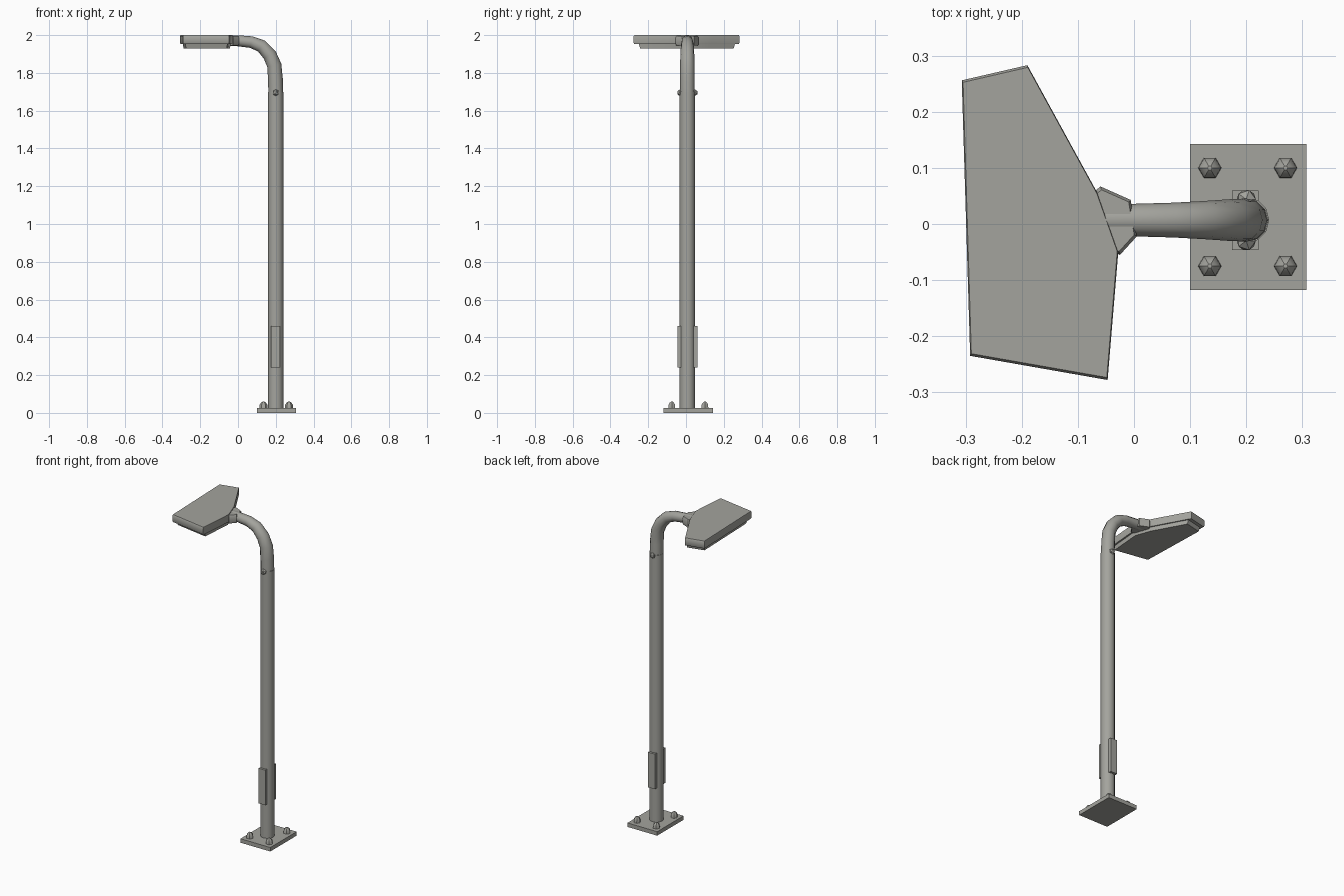
import bpy, bmesh, math
from mathutils import Vector

old = bpy.data.objects.get("Cube")
if old:
    bpy.data.objects.remove(old, do_unlink=True)

metal = bpy.data.materials.new("grey_metal")
metal.use_nodes = True
COLOR = (0.37, 0.37, 0.34, 1)
metal.diffuse_color = COLOR
metal.node_tree.nodes["Principled BSDF"].inputs["Base Color"].default_value = COLOR

POLE = Vector((0.2, 0.007, 0))


def finish(name, bm, angle=35):
    bmesh.ops.recalc_face_normals(bm, faces=bm.faces)
    mesh = bpy.data.meshes.new(name)
    bm.to_mesh(mesh)
    bm.free()
    mesh.materials.append(metal)
    obj = bpy.data.objects.new(name, mesh)
    bpy.context.collection.objects.link(obj)
    bpy.ops.object.select_all(action='DESELECT')
    obj.select_set(True)
    bpy.context.view_layer.objects.active = obj
    bpy.ops.object.shade_smooth_by_angle(angle=math.radians(angle))
    return obj


def loft(name, rings, angle=35):
    """Skin a list of equal-length rings and cap both ends."""
    bm = bmesh.new()
    loops = [[bm.verts.new(p) for p in ring] for ring in rings]
    n = len(loops[0])
    for a, b in zip(loops, loops[1:]):
        for i in range(n):
            j = (i + 1) % n
            bm.faces.new((a[i], a[j], b[j], b[i]))
    bm.faces.new(loops[0][::-1])
    bm.faces.new(loops[-1])
    return finish(name, bm, angle)


def slab(name, outline, levels):
    """Stack an xy outline at (z, scale) levels."""
    c = sum((Vector(p) for p in outline), Vector((0, 0))) / len(outline)
    return loft(name, [[(*(c + (Vector(p) - c) * s), z) for p in outline]
                       for z, s in levels])


def box(name, x0, x1, y0, y1, z0, z1):
    outline = [(x0, y0), (x1, y0), (x1, y1), (x0, y1)]
    return slab(name, outline, [(z0, 1), (z1, 1)])


def tube(name, path, sides=12):
    """Sweep a circle along (x, z, radius) points lying in the pole's plane."""
    rings = []
    for i, (x, z, r) in enumerate(path):
        a, b = path[max(i - 1, 0)], path[min(i + 1, len(path) - 1)]
        t = Vector((b[0] - a[0], 0, b[1] - a[1])).normalized()
        side = Vector((0, 1, 0))
        up = t.cross(side)
        rings.append([Vector((x, POLE.y, z)) + r * (side * math.cos(k) + up * math.sin(k))
                      for k in (math.tau * s / sides for s in range(sides))])
    return loft(name, rings, 50)


# Base plate with four domed anchor bolts
box("base_plate", 0.1, 0.307, -0.118, 0.143, 0, 0.025)
for x in (0.135, 0.27):
    for y in (-0.075, 0.1):
        hexagon = [(x + 0.021 * math.cos(math.tau * k / 6),
                    y + 0.021 * math.sin(math.tau * k / 6)) for k in range(6)]
        slab("anchor_bolt", hexagon, [(0.02, 1), (0.043, 0.95), (0.054, 0.6), (0.06, 0.2)])

# Upright pole and the curved arm
tube("pole", [(0.2, 0.02, 0.041), (0.2, 1.7, 0.041)])
tube("curved_arm", [(0.2, 1.69, 0.039), (0.198, 1.77, 0.039), (0.192, 1.84, 0.038),
                    (0.168, 1.895, 0.037), (0.125, 1.942, 0.034), (0.07, 1.963, 0.031),
                    (0, 1.97, 0.029), (-0.08, 1.971, 0.028)])

# Access covers and joint screws on both sides of the pole
for s in (-1, 1):
    y0, y1 = sorted((POLE.y + s * 0.02, POLE.y + s * 0.053))
    box("access_cover", 0.175, 0.222, y0, y1, 0.24, 0.46)
    bm = bmesh.new()
    bmesh.ops.create_icosphere(bm, subdivisions=1, radius=0.019)
    bmesh.ops.translate(bm, verts=bm.verts, vec=POLE + Vector((0, s * 0.037, 1.695)))
    finish("joint_screw", bm)

# Lamp head, its underside lens and the socket that holds it
HEAD = [(-0.307, 0.256), (-0.292, -0.235), (-0.047, -0.278), (-0.028, -0.05),
        (-0.065, 0.055), (-0.11, 0.137), (-0.19, 0.283)]
slab("lamp_head", HEAD, [(1.953, 0.985), (1.96, 1), (1.993, 1), (2.0, 0.985)])
slab("lamp_lens", HEAD, [(1.928, 0.88), (1.955, 0.91)])
SOCKET = [(-0.09, 0.04), (-0.06, 0.067), (-0.006, 0.043), (0.005, -0.022),
          (-0.025, -0.055), (-0.07, -0.035)]
slab("lamp_socket", SOCKET, [(1.945, 0.94), (1.954, 1), (1.986, 1), (1.996, 0.9)])
